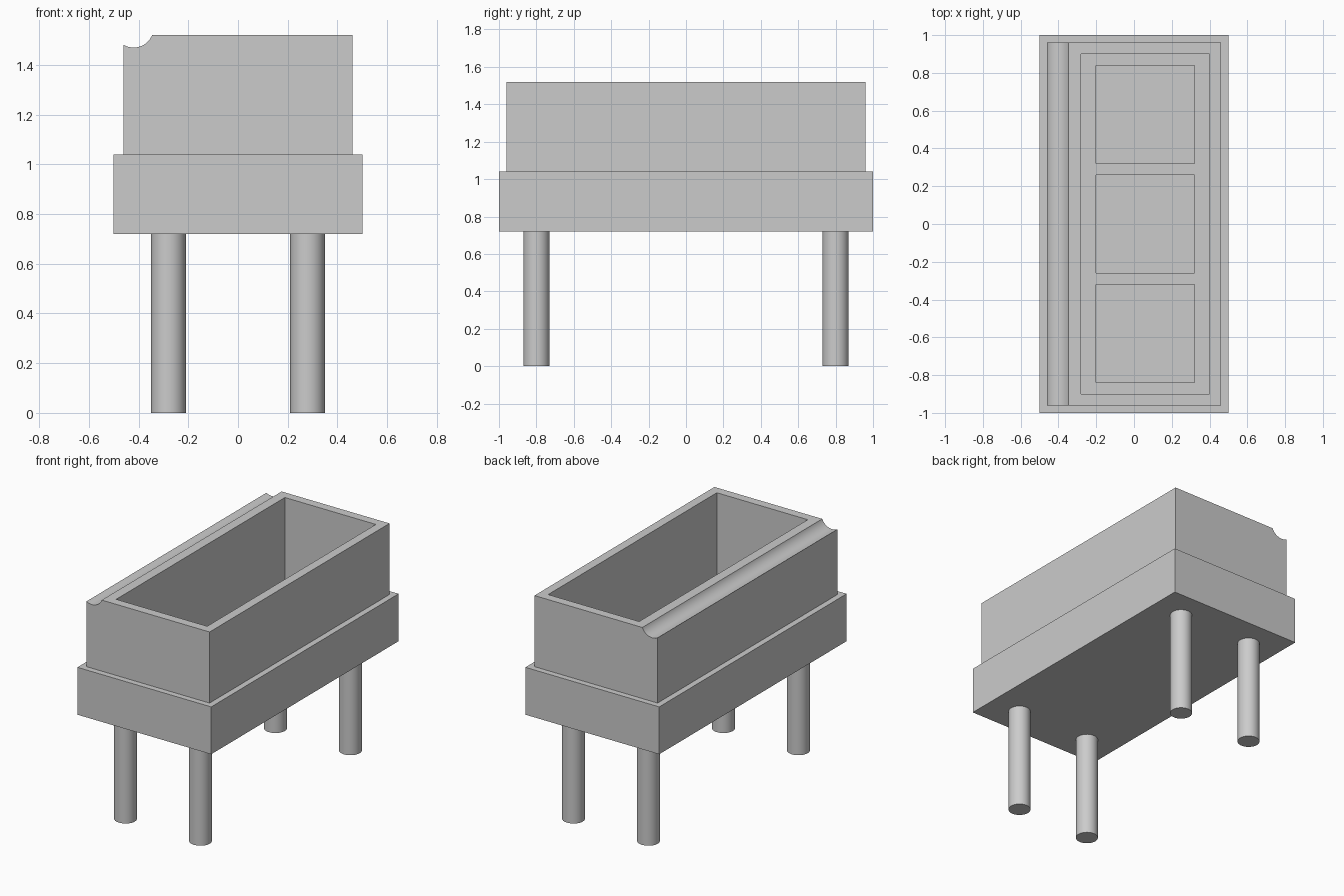
import bpy
import math

if "Cube" in bpy.data.objects:
    bpy.data.objects.remove(bpy.data.objects["Cube"])


def box(name, x, y, z):
    """Box from (min, max) ranges."""
    bpy.ops.mesh.primitive_cube_add(size=1, location=[sum(r) / 2 for r in (x, y, z)])
    ob = bpy.context.object
    ob.name = name
    ob.scale = [r[1] - r[0] for r in (x, y, z)]
    bpy.ops.object.transform_apply(location=False, rotation=False, scale=True)
    return ob


def cylinder(name, radius, depth, location, rotation=(0, 0, 0), sides=48):
    bpy.ops.mesh.primitive_cylinder_add(vertices=sides, radius=radius, depth=depth,
                                        location=location, rotation=rotation)
    ob = bpy.context.object
    ob.name = name
    return ob


def cut(target, cutters):
    bpy.ops.object.select_all(action='DESELECT')
    target.select_set(True)
    bpy.context.view_layer.objects.active = target
    for c in cutters:
        mod = target.modifiers.new("cut", 'BOOLEAN')
        mod.operation = 'DIFFERENCE'
        mod.solver = 'EXACT'
        mod.object = c
        bpy.ops.object.modifier_apply(modifier=mod.name)


def smooth(ob):
    bpy.ops.object.select_all(action='DESELECT')
    ob.select_set(True)
    bpy.context.view_layer.objects.active = ob
    bpy.ops.object.shade_smooth_by_angle(angle=math.radians(30))


# Wide base and narrower upper case
base = box("base", (-0.5, 0.5), (-1, 1), (0.72, 1.04))
case = box("upper_case", (-0.46, 0.46), (-0.96, 0.96), (1.04, 1.52))

# Cutters: deep well, three square pockets in its floor, rounded rim groove
well = box("well_cutter", (-0.28, 0.40), (-0.90, 0.90), (0.94, 1.7))
pockets = [box("pocket_cutter", (-0.20, 0.32), (y - 0.26, y + 0.26), (0.84, 1.2))
           for y in (-0.58, 0, 0.58)]
groove = cylinder("groove_cutter", 0.08, 2.4, (-0.42, 0, 1.55),
                  (math.pi / 2, 0, 0), 96)

cut(base, [well] + pockets)
cut(case, [well, groove])
smooth(case)
for c in [well, groove] + pockets:
    bpy.data.objects.remove(c, do_unlink=True)

# Four round legs
for sx, side in ((-1, "left"), (1, "right")):
    for sy, end in ((-1, "front"), (1, "back")):
        leg = cylinder(f"{end}_{side}_leg", 0.07, 0.72, (sx * 0.28, sy * 0.8, 0.36))
        smooth(leg)
